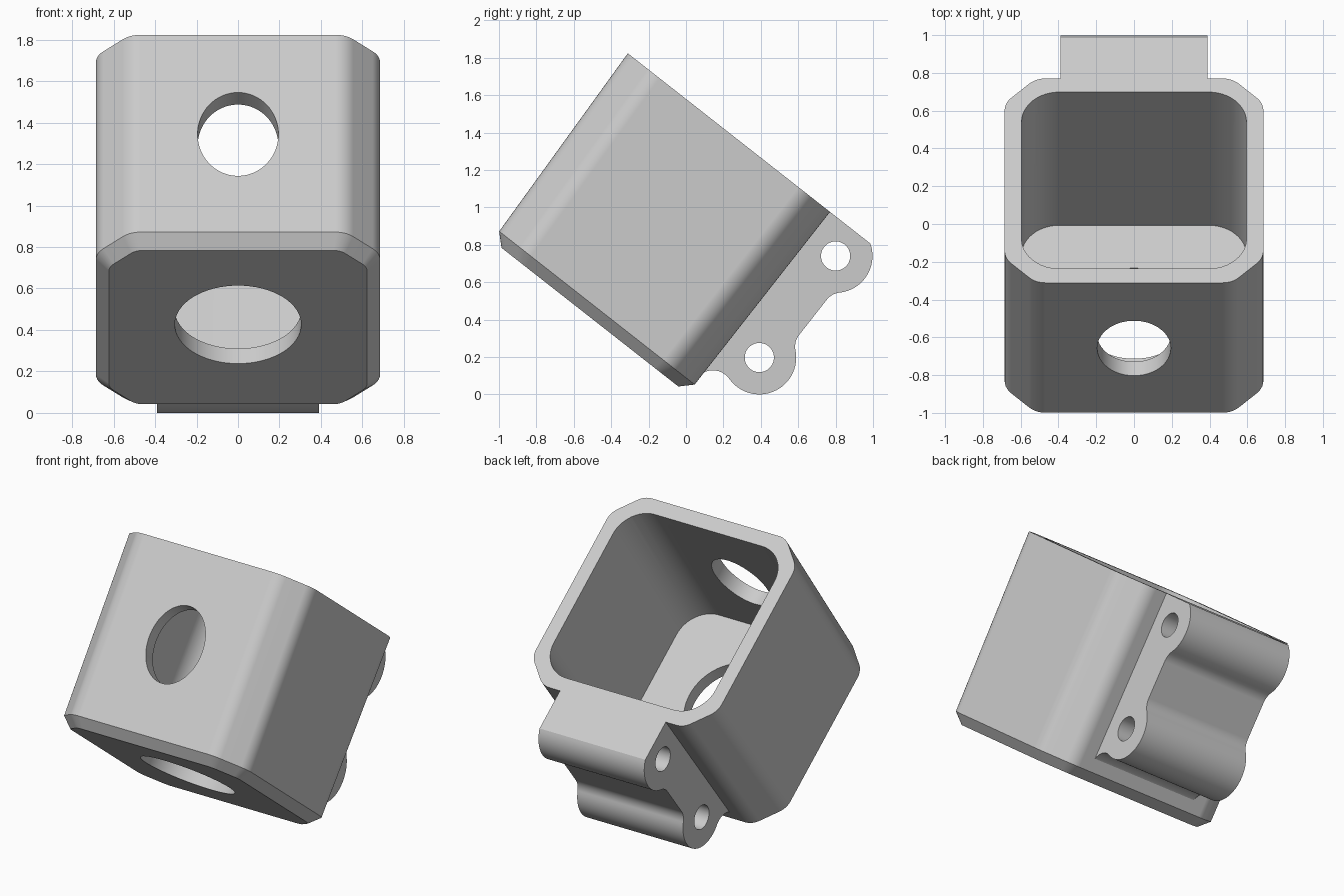
import bpy, bmesh
from math import sin, cos, radians, atan2, pi
from mathutils import Vector

cube = bpy.data.objects.get("Cube")
if cube:
    bpy.data.objects.remove(cube, do_unlink=True)

grey = bpy.data.materials.new("light grey plastic")
grey.use_nodes = True
COLOR = (0.6, 0.6, 0.6, 1)
grey.diffuse_color = COLOR
grey.node_tree.nodes["Principled BSDF"].inputs["Base Color"].default_value = COLOR

# Tilted frame: x sideways, v towards the back, w along the cup's axis
TILT = radians(38.1)


def place(x, v, w):
    return Vector((x, v * cos(TILT) + w * sin(TILT), -v * sin(TILT) + w * cos(TILT)))


def loft(name, rings):
    """Solid through rings of (x, v, w) points, capped at both ends."""
    bm = bmesh.new()
    loops = [[bm.verts.new(place(*p)) for p in ring] for ring in rings]
    n = len(loops[0])
    for a, b in zip(loops, loops[1:]):
        for i in range(n):
            j = (i + 1) % n
            bm.faces.new((a[i], a[j], b[j], b[i]))
    bm.faces.new(loops[0])
    bm.faces.new(loops[-1])
    bmesh.ops.recalc_face_normals(bm, faces=bm.faces[:])
    mesh = bpy.data.meshes.new(name)
    bm.to_mesh(mesh)
    bm.free()
    mesh.materials.append(grey)
    obj = bpy.data.objects.new(name, mesh)
    bpy.context.collection.objects.link(obj)
    return obj


def fillet(points, radius, steps):
    """Round every corner of a closed convex polygon."""
    out = []
    for i, p in enumerate(points):
        a = (points[i - 1] - p).normalized()
        b = (points[(i + 1) % len(points)] - p).normalized()
        half = a.angle(b) / 2
        centre = p + (a + b).normalized() * radius / sin(half)
        start = p + a * radius * cos(half) / sin(half) - centre
        end = p + b * radius * cos(half) / sin(half) - centre
        for k in range(steps + 1):
            t = k / steps
            out.append(centre + (start * (1 - t) + end * t).normalized() * radius)
    return out


def octagon(hx, v0, v1, cut, radius, w):
    pts = [(hx - cut, v0), (hx, v0 + cut), (hx, v1 - cut), (hx - cut, v1),
           (cut - hx, v1), (-hx, v1 - cut), (-hx, v0 + cut), (cut - hx, v0)]
    return [(p.x, p.y, w) for p in fillet([Vector(p) for p in pts], radius, 5)]


def rounded_rect(hx, v0, v1, radius, w):
    pts = [Vector(p) for p in ((hx, v0), (hx, v1), (-hx, v1), (-hx, v0))]
    return [(p.x, p.y, w) for p in fillet(pts, radius, 14)]


def arc(centre, radius, start, end, steps=14):
    return [(centre[0] + radius * cos(start + (end - start) * k / steps),
             centre[1] + radius * sin(start + (end - start) * k / steps))
            for k in range(steps + 1)]


def circle(centre, rx, ry):
    return [(centre[0] + rx * cos(k * pi / 32), centre[1] + ry * sin(k * pi / 32))
            for k in range(64)]


def across(profile, x0, x1):
    """Two rings of a (v, w) profile extruded sideways."""
    return [[(x, v, w) for v, w in profile] for x in (x0, x1)]


def cut(target, cutter):
    cutter.hide_render = True
    mod = target.modifiers.new("cut", 'BOOLEAN')
    mod.operation = 'DIFFERENCE'
    mod.solver = 'EXACT'
    mod.object = cutter
    bpy.context.view_layer.objects.active = target
    bpy.ops.object.modifier_apply(modifier=mod.name)
    bpy.data.objects.remove(cutter, do_unlink=True)


def smooth(obj):
    bpy.ops.object.select_all(action='DESELECT')
    obj.select_set(True)
    bpy.context.view_layer.objects.active = obj
    bpy.ops.object.shade_smooth_by_angle(angle=radians(30))
    mod = obj.modifiers.new("even shading", 'WEIGHTED_NORMAL')
    mod.keep_sharp = True


# Cup: chamfered box with a slightly drafted front wall
BOTTOM, RIM, FLOOR = 0.008, 1.243, 0.1
cup = loft("cup", [
    octagon(0.623, -1.26, -0.058, 0.13, 0.08, BOTTOM),
    octagon(0.685, -1.324, 0.004, 0.165, 0.12, 0.07),
    octagon(0.685, -1.37, 0.004, 0.165, 0.12, RIM)])

# Cavity, drafted with the front wall and carried past the rim
cut(cup, loft("cavity_cutter", [
    rounded_rect(0.595, -1.232, -0.087, 0.2, FLOOR),
    rounded_rect(0.595, -1.275, -0.087, 0.2, RIM),
    rounded_rect(0.595, -1.275, -0.087, 0.2, RIM + 0.2)]))

# Round floor hole and oval front hole
cut(cup, loft("floor_hole_cutter", [
    [(x, v, w) for x, v in circle((0, -0.68), 0.305, 0.305)] for w in (-0.2, 0.3)]))
cut(cup, loft("front_hole_cutter", [
    [(x, v, w) for x, w in circle((0, 0.652), 0.195, 0.248)] for v in (-1.6, -1.0)]))

# Hinge bracket: two bosses joined by a web with concave fillets
R, WEB, BLEND = 0.197, 0.28, 0.1
upper, lower = Vector((0.173, 1.076)), Vector((0.187, 0.397))


def blend_centre(boss, side):
    dv = WEB + BLEND - boss.x
    return Vector((WEB + BLEND, boss.y + side * ((R + BLEND) ** 2 - dv ** 2) ** 0.5))


def heading(a, b):
    return atan2(b.y - a.y, b.x - a.x)


blend_a, blend_b = blend_centre(upper, -1), blend_centre(lower, 1)
foot = Vector((0.1, 0.105))
foot_radius = (lower - foot).length - R
top_angle = atan2(RIM - upper.y, (R ** 2 - (RIM - upper.y) ** 2) ** 0.5)
turn_a, turn_b = heading(upper, blend_a), heading(lower, blend_b)
turn_foot = heading(foot, lower)
profile = [(-0.03, RIM)]
profile += arc(upper, R, top_angle, turn_a, 24)
profile += arc(blend_a, BLEND, turn_a + pi, pi)[1:]
profile += arc(blend_b, BLEND, pi, turn_b + pi)
profile += arc(lower, R, turn_b, turn_foot - pi, 32)[1:]
profile += arc(foot, foot_radius, turn_foot, radians(165))[1:]
profile.append((-0.03, profile[-1][1]))
bracket = loft("hinge_bracket", across(profile, -0.39, 0.39))

# Pin holes through both bosses
for boss in (upper, lower):
    cut(bracket, loft("pin_hole_cutter", across(circle(boss, 0.078, 0.078), -0.6, 0.6)))

for part in (cup, bracket):
    smooth(part)
